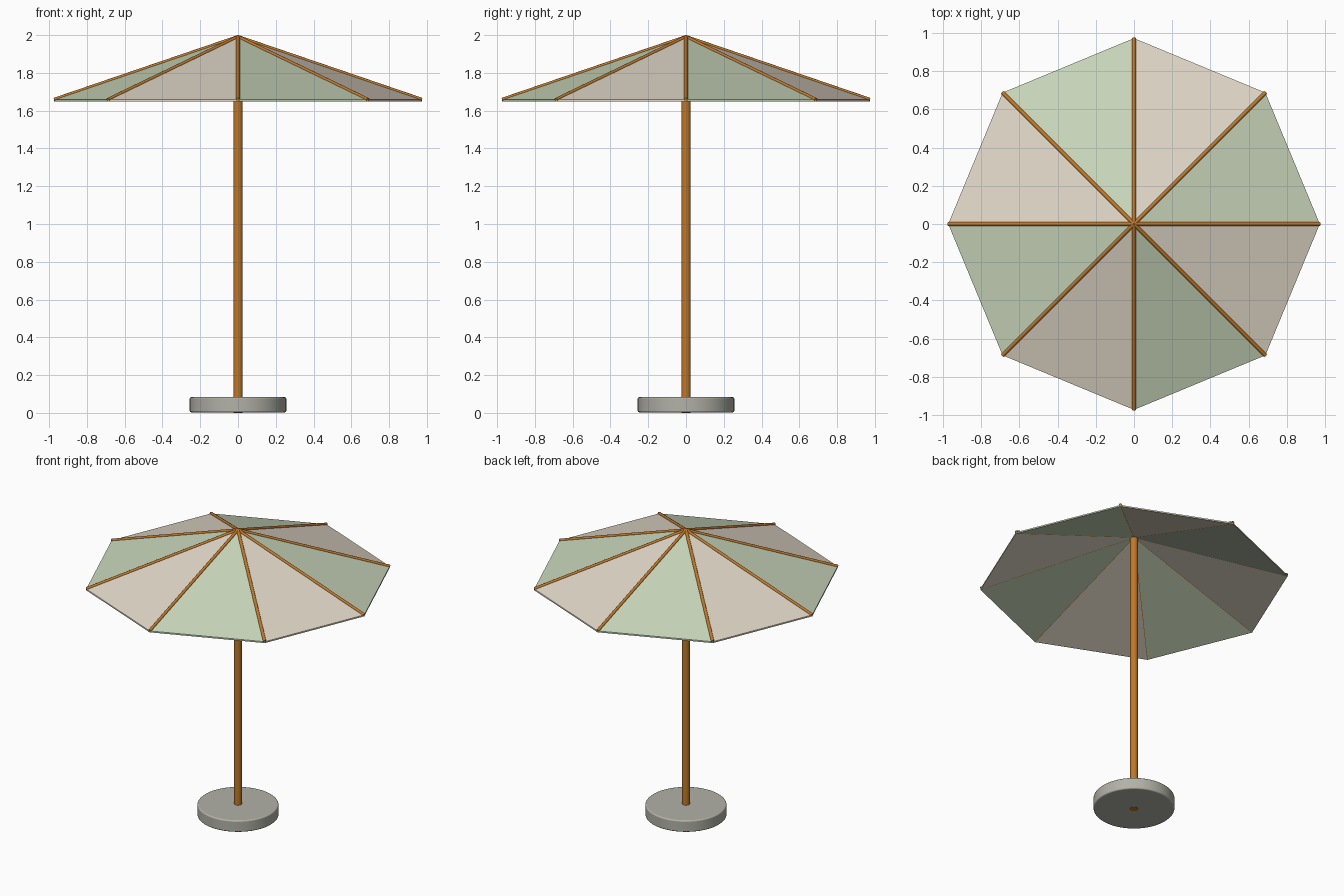
import bpy, bmesh, math
from mathutils import Vector

if "Cube" in bpy.data.objects:
    bpy.data.objects.remove(bpy.data.objects["Cube"])


def srgb(r, g, b):
    def lin(c):
        c /= 255
        return c / 12.92 if c <= 0.04045 else ((c + 0.055) / 1.055) ** 2.4
    return (lin(r), lin(g), lin(b), 1)


def material(name, rgb):
    m = bpy.data.materials.new(name)
    m.diffuse_color = srgb(*rgb)
    m.use_nodes = True
    m.node_tree.nodes["Principled BSDF"].inputs["Base Color"].default_value = m.diffuse_color
    return m


WOOD = material("brown wood", (190, 120, 42))
STONE = material("grey stone", (178, 178, 168))
GREEN = material("sage green fabric", (200, 213, 185))
BEIGE = material("beige fabric", (225, 216, 200))

APEX = Vector((0, 0, 1.99))
RIM_R, RIM_Z, CLOTH, SIDES = 0.973, 1.658, 0.01, 8


def rim(i, drop=0.0):
    a = math.tau * i / SIDES
    return Vector((RIM_R * math.cos(a), RIM_R * math.sin(a), RIM_Z - drop))


def rod(name, p, q, radius, mat, sides=32):
    d = q - p
    bpy.ops.mesh.primitive_cylinder_add(vertices=sides, radius=radius,
                                        depth=d.length, location=(p + q) / 2)
    o = bpy.context.object
    o.name = name
    o.rotation_euler = d.to_track_quat('Z', 'Y').to_euler()
    o.data.materials.append(mat)
    bpy.ops.object.shade_smooth_by_angle(angle=math.radians(50))
    return o


# Round weighted base with softened edges
base = rod("base", Vector((0, 0, 0.003)), Vector((0, 0, 0.083)), 0.256, STONE, 64)
bev = base.modifiers.new("soft edge", 'BEVEL')
bev.width = 0.008
bev.segments = 3
bev.limit_method = 'ANGLE'
bev.angle_limit = math.radians(40)

# Pole
rod("pole", Vector((0, 0, 0)), Vector((0, 0, 1.975)), 0.025, WOOD)

# Canopy: eight alternating panels, thin closed shell
bm = bmesh.new()
top = bm.verts.new(APEX)
under = bm.verts.new(APEX - Vector((0, 0, CLOTH)))
outer = [bm.verts.new(rim(i)) for i in range(SIDES)]
inner = [bm.verts.new(rim(i, CLOTH)) for i in range(SIDES)]
for i in range(SIDES):
    j = (i + 1) % SIDES
    for vs in ((top, outer[i], outer[j]), (under, inner[j], inner[i]),
               (outer[i], inner[i], inner[j], outer[j])):
        bm.faces.new(vs).material_index = i % 2
me = bpy.data.meshes.new("canopy")
bm.to_mesh(me)
bm.free()
me.materials.append(GREEN)
me.materials.append(BEIGE)
bpy.context.collection.objects.link(bpy.data.objects.new("canopy", me))

# Ribs along the canopy seams
for i in range(SIDES):
    rod(f"rib_{i + 1}", APEX, rim(i), 0.0102, WOOD, 12)
